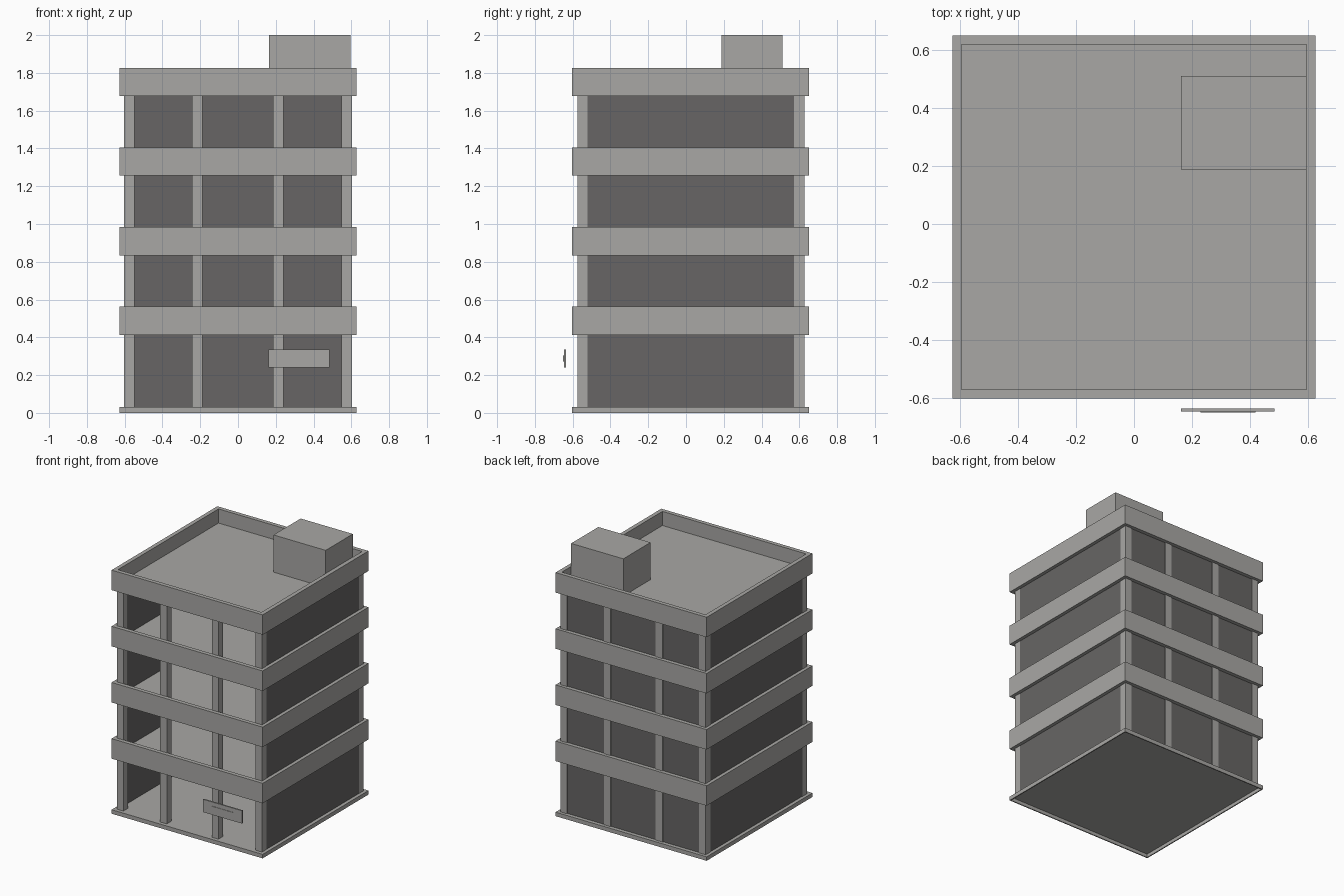
import bpy
import bmesh

cube = bpy.data.objects.get("Cube")
if cube:
    bpy.data.objects.remove(cube, do_unlink=True)


def material(name, color):
    mat = bpy.data.materials.new(name)
    mat.use_nodes = True
    mat.diffuse_color = color
    mat.node_tree.nodes["Principled BSDF"].inputs["Base Color"].default_value = color
    return mat


concrete = material("concrete", (0.395, 0.39, 0.375, 1))
glass = material("dark glass", (0.135, 0.131, 0.128, 1))


def finish(name, bm, mat):
    bmesh.ops.recalc_face_normals(bm, faces=bm.faces)
    mesh = bpy.data.meshes.new(name)
    bm.to_mesh(mesh)
    bm.free()
    mesh.materials.append(mat)
    obj = bpy.data.objects.new(name, mesh)
    bpy.context.collection.objects.link(obj)
    return obj


def box(name, xs, ys, zs, mat):
    bm = bmesh.new()
    bmesh.ops.create_cube(bm, size=1)
    for v in bm.verts:
        v.co = [(lo + hi) / 2 + c * (hi - lo) for c, (lo, hi) in zip(v.co, (xs, ys, zs))]
    return finish(name, bm, mat)


def ring(name, half, wall, center_y, z0, z1, mat):
    """Square rim: four loops joined into a closed, hollow band."""
    bm = bmesh.new()
    loops = []
    for r, z in ((half, z0), (half, z1), (half - wall, z1), (half - wall, z0)):
        loops.append([bm.verts.new((sx * r, center_y + sy * r, z))
                      for sx, sy in ((-1, -1), (1, -1), (1, 1), (-1, 1))])
    for a, b in zip(loops, loops[1:] + loops[:1]):
        for i in range(4):
            j = (i + 1) % 4
            bm.faces.new((a[i], a[j], b[j], b[i]))
    return finish(name, bm, mat)


HALF, WALL, MID_Y = 0.627, 0.031, 0.024
INNER = HALF - WALL
BASE_TOP, BAND, PITCH, FIRST = 0.03, 0.15, 0.4213, 0.413
SLAB_BOTTOM, SLAB_TOP = 0.03, 0.044
ROOF = FIRST + 3 * PITCH + SLAB_TOP

# Ground plate, hollow underneath behind a thin rim
ring("ground_rim", HALF, 0.008, MID_Y, 0, BASE_TOP - 0.002, concrete)
box("ground_slab", (-HALF, HALF), (MID_Y - HALF, MID_Y + HALF),
    (BASE_TOP - 0.004, BASE_TOP), concrete)

# Storey bands with recessed floor slabs; the top one is the parapet and roof
for i in range(4):
    z = FIRST + i * PITCH
    label = "roof" if i == 3 else f"floor_{i + 1}"
    ring(label + "_band", HALF, WALL, MID_Y, z, z + BAND, concrete)
    box(label + "_slab", (-INNER, INNER), (MID_Y - INNER, MID_Y + INNER),
        (z + SLAB_BOTTOM, z + SLAB_TOP), concrete)

# Columns along the front and back
for row, y0, y1 in (("front", -0.575, -0.521), ("back", 0.573, 0.628)):
    for n, x in enumerate((-0.576, -0.216, 0.213, 0.575)):
        box(f"{row}_column_{n + 1}", (x - 0.0275, x + 0.0275), (y0, y1),
            (BASE_TOP, ROOF - 0.005), concrete)

# Glazing on the sides and back; the front stays open
for side, x in (("right", -0.598), ("left", 0.598)):
    box(side + "_glazing", (x - 0.003, x + 0.003), (-0.53, 0.58),
        (BASE_TOP, ROOF - 0.005), glass)
box("back_glazing", (-0.58, 0.58), (0.616, 0.622), (BASE_TOP, ROOF - 0.005), glass)

# Rooftop stair housing
box("roof_housing", (0.163, INNER), (0.188, 0.51), (ROOF - 0.005, 2.0), concrete)

# Blank sign board with a very thin raised panel
box("sign_board", (0.162, 0.485), (-0.647, -0.636), (0.24, 0.336), concrete)
box("sign_panel", (0.23, 0.42), (-0.65, -0.647), (0.272, 0.305), concrete)
